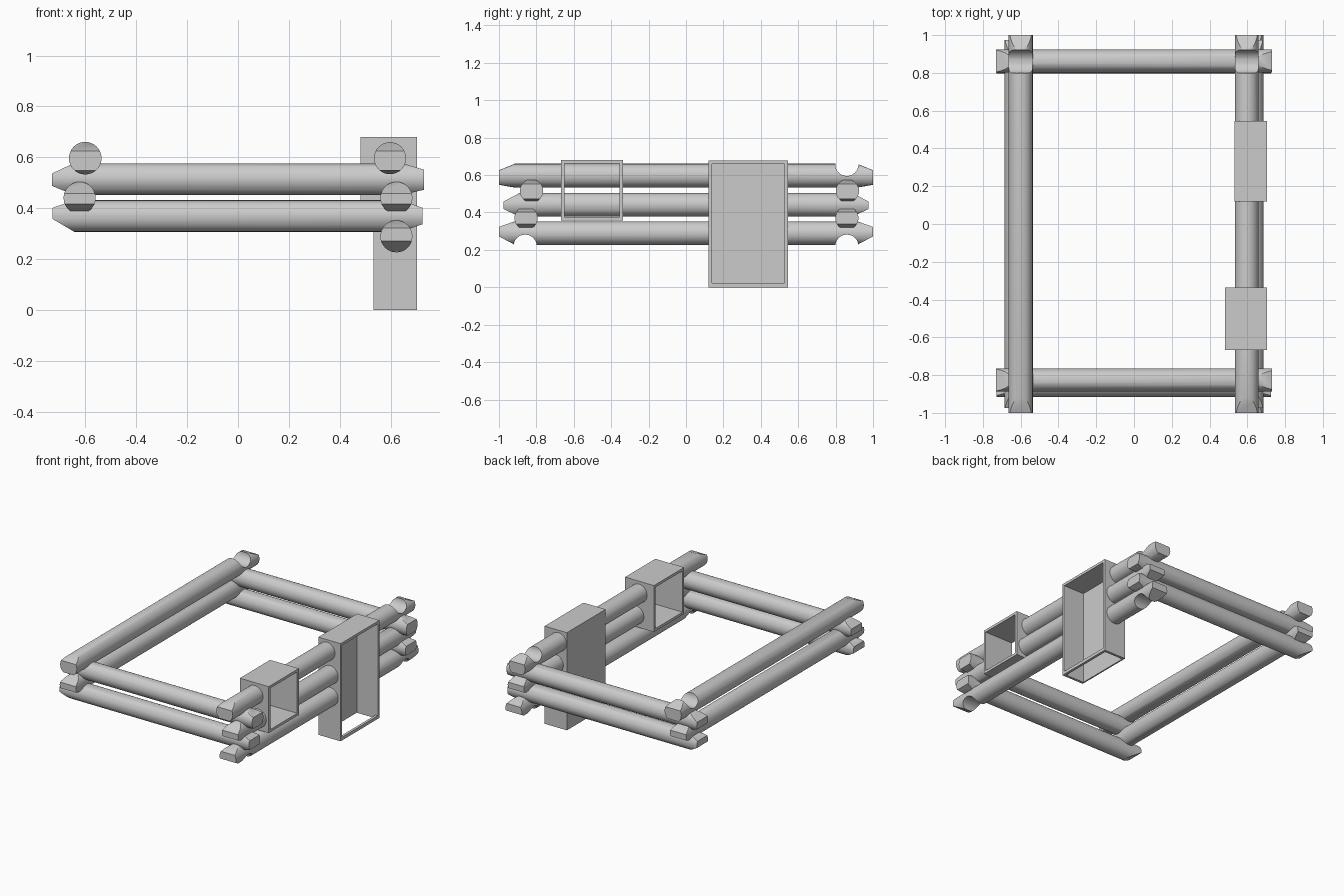
import bpy, bmesh, math
from mathutils import Matrix, Vector

if "Cube" in bpy.data.objects:
    bpy.data.objects.remove(bpy.data.objects["Cube"])

R = 0.063


def make_object(name, bm):
    bmesh.ops.recalc_face_normals(bm, faces=bm.faces[:])
    me = bpy.data.meshes.new(name)
    bm.to_mesh(me)
    bm.free()
    ob = bpy.data.objects.new(name, me)
    bpy.context.collection.objects.link(ob)
    return ob


def activate(ob):
    bpy.ops.object.select_all(action='DESELECT')
    ob.select_set(True)
    bpy.context.view_layer.objects.active = ob


def log(name, axis, side, z, a, b, tips=((0, 0), (0, 0)), notches=(), r=R, chop=0.085):
    """Round log from a to b; tips = (top, bottom) axe cut depth at each end;
    notches = (position along log, height) of saddle cuts."""
    bm = bmesh.new()
    rot = Matrix.Rotation(math.pi / 2, 4, 'Y' if axis == 'x' else 'X')
    along = Vector((1, 0, 0)) if axis == 'x' else Vector((0, 1, 0))
    base = Vector((0, side, z)) if axis == 'x' else Vector((side, 0, z))
    bmesh.ops.create_cone(bm, cap_ends=True, segments=32, radius1=r, radius2=r, depth=b - a,
                          matrix=Matrix.Translation(base + along * (a + b) / 2) @ rot)
    # slanted axe cuts
    for end, s, cuts in ((a, -1, tips[0]), (b, 1, tips[1])):
        for depth, up in zip(cuts, (1, -1)):
            if depth:
                co = base + along * end + Vector((0, 0, up * (r - depth)))
                no = along * s * depth + Vector((0, 0, up * chop))
                bmesh.ops.bisect_plane(bm, geom=bm.verts[:] + bm.edges[:] + bm.faces[:],
                                       plane_co=co, plane_no=no.normalized(), clear_outer=True)
                bmesh.ops.holes_fill(bm, edges=[e for e in bm.edges if e.is_boundary], sides=0)
    ob = make_object(name, bm)
    activate(ob)
    # saddle notches
    for pos, h in notches:
        cm = bmesh.new()
        other = Matrix.Rotation(math.pi / 2, 4, 'X' if axis == 'x' else 'Y')
        c = base + along * pos
        c.z = h
        bmesh.ops.create_cone(cm, cap_ends=True, segments=24, radius1=0.062, radius2=0.062,
                              depth=0.3, matrix=Matrix.Translation(c) @ other)
        cutter = make_object("notch_cutter", cm)
        cutter.hide_render = True
        mod = ob.modifiers.new("notch", 'BOOLEAN')
        mod.operation, mod.object, mod.solver = 'DIFFERENCE', cutter, 'EXACT'
        bpy.ops.object.modifier_apply(modifier=mod.name)
        bpy.data.objects.remove(cutter)
    bpy.ops.object.shade_smooth_by_angle(angle=math.radians(30))
    return ob


def boxes(name, parts):
    """One object from several boxes given as (x0, x1, y0, y1, z0, z1)."""
    bm = bmesh.new()
    for x0, x1, y0, y1, z0, z1 in parts:
        m = Matrix.Translation(((x0 + x1) / 2, (y0 + y1) / 2, (z0 + z1) / 2))
        bmesh.ops.create_cube(bm, size=1, matrix=m @ Matrix.Diagonal((x1 - x0, y1 - y0, z1 - z0, 1)))
    return make_object(name, bm)


# openings in the right wall
DY0, DY1, DZ = 0.12, 0.545, 0.677
WY0, WY1, WZ0, WZ1 = -0.668, -0.337, 0.358, 0.68
T = 0.018
E = 0.008

top_tip, mid_tip, low_tip = (0.035, 0.015), (0.045, 0.04), (0.03, 0.045)
top_notch = [(0.86, 0.657)]
low_notch = [(0.86, 0.22)]

# left wall logs
log("left_log_top", 'y', -0.60, 0.597, -1, 1, (top_tip, top_tip), top_notch, r=0.064)
log("left_log_lower", 'y', -0.622, 0.441, -0.975, 0.975, (mid_tip, mid_tip))

# right wall logs, interrupted by window and door
for label, x, z, end, tip, notch in (("top", 0.597, 0.597, 1.0, top_tip, top_notch),
                                     ("middle", 0.622, 0.441, 0.975, mid_tip, [])):
    log(f"right_log_{label}_front", 'y', x, z, -end, WY0 + E, (tip, (0, 0)))
    log(f"right_log_{label}_centre", 'y', x, z, WY1 - E, DY0 + E)
    log(f"right_log_{label}_back", 'y', x, z, DY1 - E, end, ((0, 0), tip), notch)
log("right_log_bottom_front", 'y', 0.622, 0.29, -1, DY0 + E, (low_tip, (0, 0)), [(-0.86, 0.22)])
log("right_log_bottom_back", 'y', 0.622, 0.29, DY1 - E, 1, ((0, 0), low_tip), low_notch)

# front and back wall logs
for label, y_up, y_low in (("front", -0.826, -0.855), ("back", 0.863, 0.86)):
    log(f"{label}_log_upper", 'x', y_up, 0.515, -0.73, 0.73, ((0.04, 0.035), (0.025, 0.02)), r=0.062)
    log(f"{label}_log_lower", 'x', y_low, 0.37, -0.728, 0.725, ((0.03, 0.05), (0.03, 0.03)), r=0.062)

# window surround, open on both faces
wx0, wx1 = 0.482, 0.703
boxes("window_frame", [
    (wx0, wx1, WY0, WY0 + T, WZ0, WZ1),
    (wx0, wx1, WY1 - T, WY1, WZ0, WZ1),
    (wx0, wx1, WY0 + T, WY1 - T, WZ1 - T, WZ1),
    (wx0, wx1, WY0 + T, WY1 - T, WZ0, WZ0 + T)])

# doorway recess with closed back and a thin front sill
dx0, dx1 = 0.532, 0.703
boxes("door_frame", [
    (dx0, dx1, DY0, DY0 + T, 0, DZ),
    (dx0, dx1, DY1 - T, DY1, 0, DZ),
    (dx0, dx1, DY0 + T, DY1 - T, DZ - T, DZ),
    (dx1 - T, dx1, DY0 + T, DY1 - T, 0, 0.022),
    (dx0, dx0 + 0.01, DY0 + T, DY1 - T, 0, DZ - T)])
